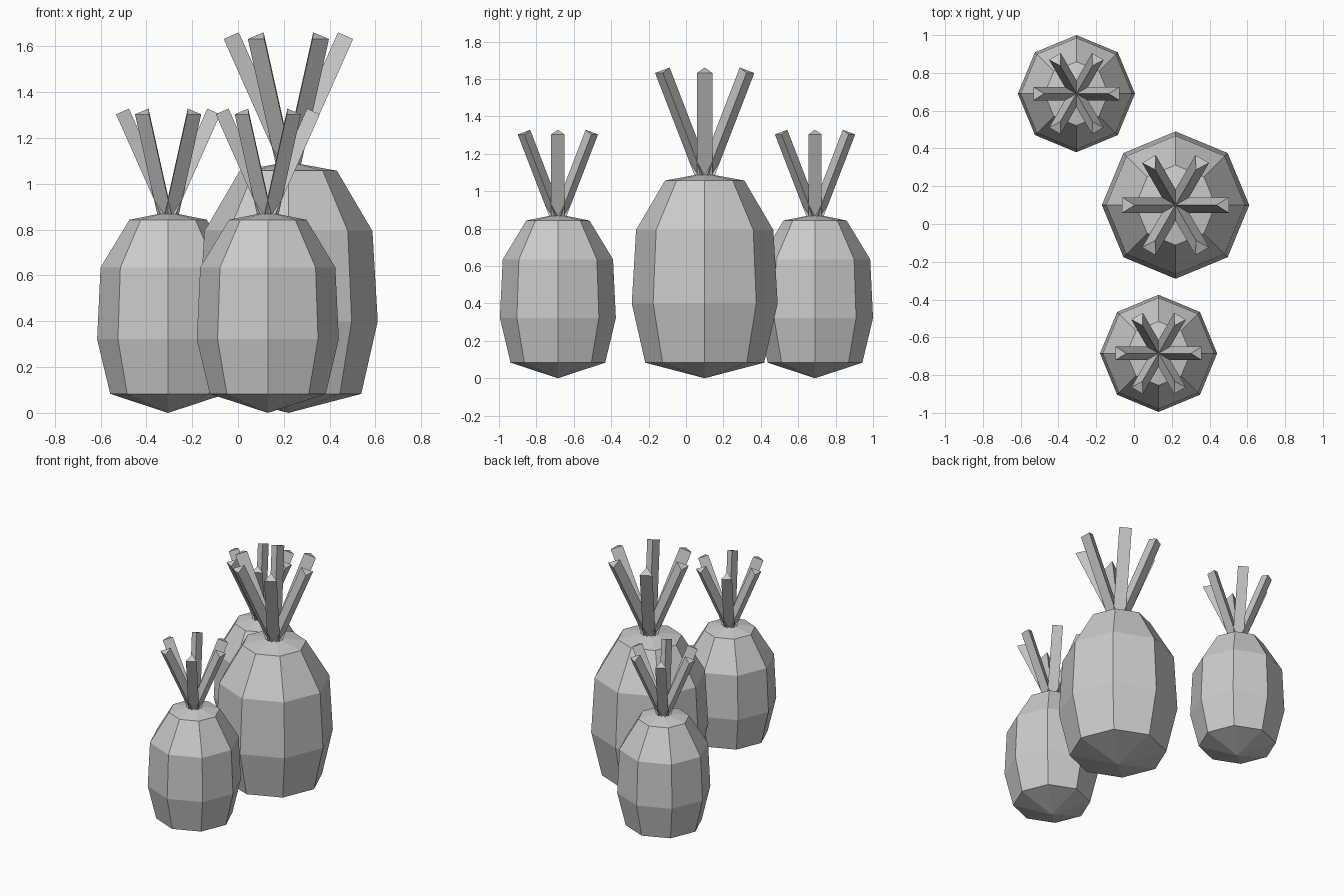
import bpy, bmesh
from math import pi, cos, sin, radians
from mathutils import Matrix, Vector

cube = bpy.data.objects.get("Cube")
if cube:
    bpy.data.objects.remove(cube, do_unlink=True)

grey = bpy.data.materials.new("plain_grey")
grey.use_nodes = True
colour = (0.6, 0.6, 0.6, 1)
grey.diffuse_color = colour
grey.node_tree.nodes["Principled BSDF"].inputs["Base Color"].default_value = colour


def finish(name, bm, location):
    bmesh.ops.recalc_face_normals(bm, faces=bm.faces)
    mesh = bpy.data.meshes.new(name)
    bm.to_mesh(mesh)
    bm.free()
    mesh.materials.append(grey)
    obj = bpy.data.objects.new(name, mesh)
    obj.location = location
    bpy.context.collection.objects.link(obj)


def fruit_body(name, location, rings, tip):
    """Eight-sided barrel closed by a shallow point at each end."""
    bm = bmesh.new()
    sides = 8
    loops = [[bm.verts.new((r * cos(2 * pi * i / sides), r * sin(2 * pi * i / sides), z))
              for i in range(sides)] for r, z in rings]
    bottom, top = bm.verts.new((0, 0, 0)), bm.verts.new((0, 0, tip))
    for i in range(sides):
        j = (i + 1) % sides
        for low, high in zip(loops, loops[1:]):
            bm.faces.new((low[i], low[j], high[j], high[i]))
        bm.faces.new((bottom, loops[0][j], loops[0][i]))
        bm.faces.new((top, loops[-1][i], loops[-1][j]))
    finish(name, bm, location)


def leaf_crown(name, location, radius, length, base):
    """Six straight three-sided leaves, ridge inward, leaning out from the centre."""
    bm = bmesh.new()
    for k in range(6):
        place = (Matrix.Translation((0, 0, base)) @ Matrix.Rotation(k * pi / 3, 4, "Z")
                 @ Matrix.Rotation(radians(24), 4, "Y"))
        ends = []
        for z in (0, length):
            ends.append([bm.verts.new(place @ Vector((radius * cos(a), radius * sin(a), z)))
                         for a in (pi / 3, pi, -pi / 3)])
        low, high = ends
        bm.faces.new(low)
        bm.faces.new(high)
        for i in range(3):
            j = (i + 1) % 3
            bm.faces.new((low[i], low[j], high[j], high[i]))
    finish(name, bm, location)


# Body profiles as (radius, height) rings
large = [(0.318, 0.083), (0.39, 0.40), (0.367, 0.793), (0.212, 1.057)]
small = [(0.253, 0.083), (0.31, 0.322), (0.295, 0.635), (0.169, 0.843)]

fruits = [
    ("large", (0.22, 0.10, 0), large, 1.096, 0.048, 0.64),
    ("back", (-0.305, 0.69, 0), small, 0.877, 0.041, 0.513),
    ("front", (0.13, -0.685, 0), small, 0.877, 0.041, 0.513),
]
for label, place, rings, tip, leaf_radius, leaf_length in fruits:
    fruit_body(label + "_fruit_body", place, rings, tip)
    leaf_crown(label + "_leaf_crown", place, leaf_radius, leaf_length, rings[-1][1])
